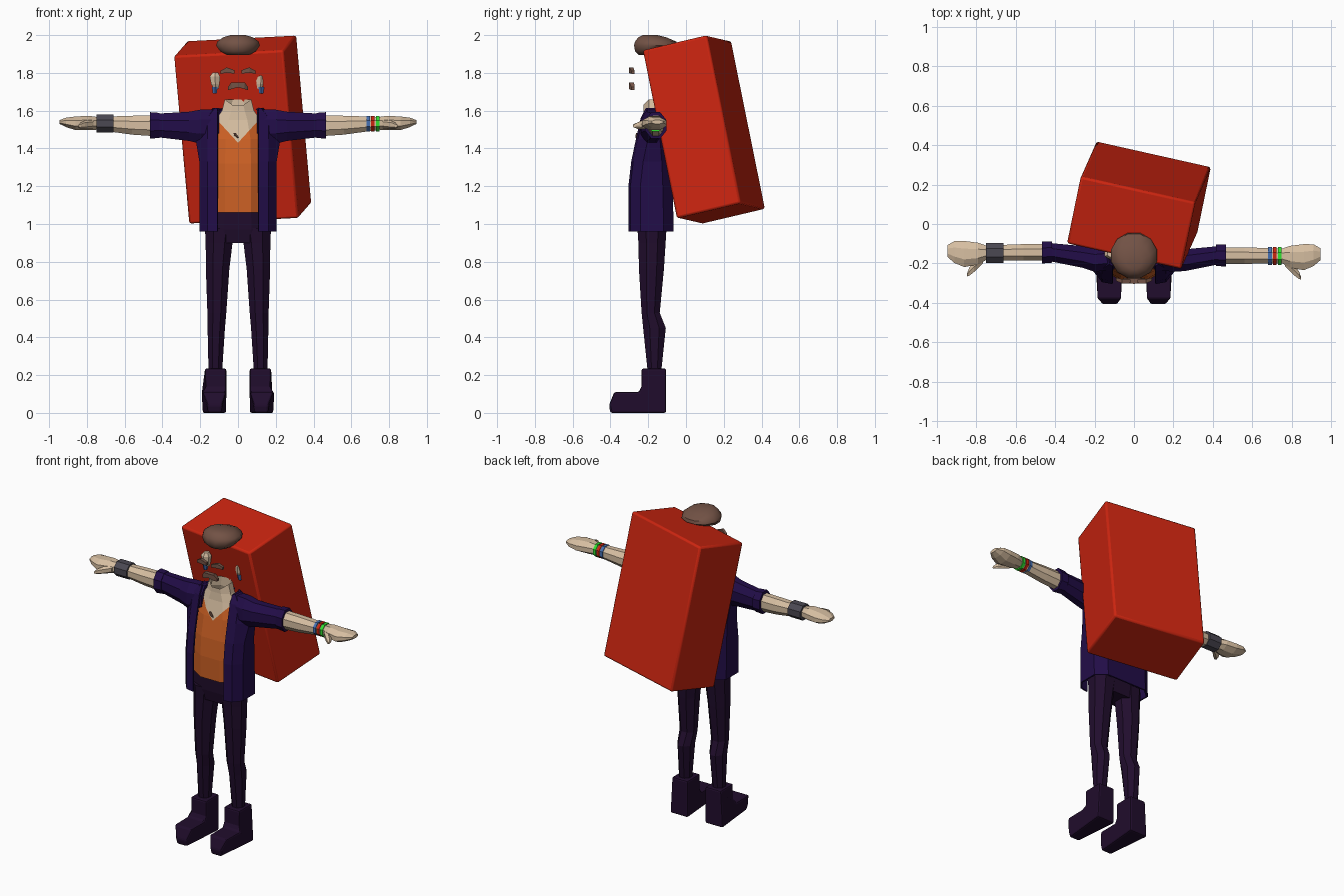
import bpy, bmesh, math
from mathutils import Vector

if "Cube" in bpy.data.objects:
    bpy.data.objects.remove(bpy.data.objects["Cube"])


def material(name, r, g, b):
    m = bpy.data.materials.new(name)
    m.use_nodes = True
    m.diffuse_color = (r, g, b, 1)
    m.node_tree.nodes["Principled BSDF"].inputs["Base Color"].default_value = (r, g, b, 1)
    return m


RED = material("case red", .6, .018, .005)
NAVY = material("jacket navy", .016, .004, .065)
PLUM = material("trouser plum", .015, .004, .026)
SKIN = material("skin", .68, .52, .36)
ORANGE = material("shirt orange", .62, .12, .018)
BROWN = material("hair brown", .17, .085, .06)
GREY = material("wrist grey", .07, .065, .085)
GREEN = material("band green", .03, .75, .03)
BLUE = material("band blue", .06, .16, .45)


def finish(name, bm, mats, smooth=None, bevel=0):
    bmesh.ops.recalc_face_normals(bm, faces=bm.faces)
    mesh = bpy.data.meshes.new(name)
    bm.to_mesh(mesh)
    bm.free()
    for m in mats:
        mesh.materials.append(m)
    ob = bpy.data.objects.new(name, mesh)
    bpy.context.collection.objects.link(ob)
    if bevel:
        mod = ob.modifiers.new("bevel", "BEVEL")
        mod.width, mod.segments = bevel, 2
    if smooth:
        bpy.ops.object.select_all(action="DESELECT")
        ob.select_set(True)
        bpy.context.view_layer.objects.active = ob
        bpy.ops.object.shade_smooth_by_angle(angle=math.radians(smooth))
    return ob


def bridge(rings, closed=True, caps=(True, True)):
    """Skin a list of point rings."""
    bm = bmesh.new()
    rows = [[bm.verts.new(p) for p in ring] for ring in rings]
    n = len(rows[0])
    for a, b in zip(rows, rows[1:]):
        for i in range(n if closed else n - 1):
            j = (i + 1) % n
            bm.faces.new((a[i], a[j], b[j], b[i]))
    for row, cap in ((rows[0], caps[0]), (rows[-1], caps[1])):
        if cap:
            bm.faces.new(row)
    return bm


def oval(n, ru, rv):
    """Polygon whose flat sides touch the given radii."""
    k = 1 / math.cos(math.pi / n)
    turns = [math.tau * (i + .5) / n for i in range(n)]
    return [(ru * k * math.cos(t), rv * k * math.sin(t)) for t in turns]


def upright(sections, n=8, side=1, caps=(True, True)):
    """Sections are z, x, y, x radius, y radius."""
    return bridge([[(side * (x + u), y + v, z) for u, v in oval(n, rx, ry)]
                   for z, x, y, rx, ry in sections], caps=caps)


def sideways(sections, side, n=8):
    """Sections are x, y, z, y radius, z radius."""
    return bridge([[(side * x, y + u, z + v) for u, v in oval(n, ry, rz)]
                   for x, y, z, ry, rz in sections])


# Big tilted case on the back
corner = Vector((-.34, -.10, 1.89))
across, deep, down = Vector((.58, -.13, .03)), Vector((.07, .34, .08)), Vector((.08, .18, -.89))
face = [corner, corner + across, corner + across + deep, corner + deep]
finish("back_case", bridge([face, [p + down for p in face]]), [RED], 40, .012)

# Shirt, bare chest and open neck, with the neckline cut as a V
bm = upright([(1.06, 0, -.185, .165, .1), (1.2, 0, -.185, .165, .102), (1.32, 0, -.18, .165, .098),
              (1.45, 0, -.175, .16, .08), (1.55, 0, -.17, .12, .06),
              (1.6, 0, -.175, .085, .05), (1.66, 0, -.175, .07, .05)], caps=(True, False))
for v in bm.verts:
    if v.co.z > 1.65 and v.co.y < -.2:
        v.co.z -= .03
neck_tip, slope = 1.43, 1.09
for s in (-1, 1):
    bmesh.ops.bisect_plane(bm, geom=bm.verts[:] + bm.edges[:] + bm.faces[:],
                           plane_co=(0, 0, neck_tip), plane_no=(s * slope, 0, -1))
for f in bm.faces:
    c = f.calc_center_median()
    f.material_index = int(c.z > neck_tip + slope * abs(c.x))
finish("shirt_and_chest", bm, [ORANGE, SKIN])

# Open jacket body: z, half width, front, back
rows = []
for z, w, front, back in [(.96, .2, -.3, -.07), (1.2, .2, -.3, -.075), (1.33, .2, -.285, -.08),
                          (1.45, .22, -.26, -.09), (1.56, .18, -.235, -.1), (1.61, .13, -.21, -.12)]:
    half = [(.108, front), (min(.16, w - .01), front + .01), (w, front + .06),
            (w, back - .05), (w * .7, back)]
    rows.append([(x, y, z) for x, y in half] + [(-x, y, z) for x, y in reversed(half)])
jacket = finish("jacket_body", bridge(rows, closed=False, caps=(False, False)), [NAVY])
shell = jacket.modifiers.new("cloth", "SOLIDIFY")
shell.thickness, shell.offset = .01, 0

# Hips
finish("trouser_hips", upright([(.9, 0, -.18, .165, .065), (.97, 0, -.182, .175, .077),
                                (1.08, 0, -.182, .165, .082)]), [PLUM])

for side, label, dy in ((1, "left", -.008), (-1, "right", .008)):
    # Trouser leg
    finish(label + "_leg", upright([
        (.98, .095, -.18, .08, .077), (.9, .1, -.18, .071, .072), (.76, .108, -.183, .062, .066),
        (.53, .112, -.187, .05, .048), (.45, .115, -.167, .046, .06),
        (.22, .12, -.167, .036, .036)], side=side), [PLUM])

    # Boot, from a side profile
    profile = [(-.105, 0), (-.4, 0), (-.408, .04), (-.38, .11), (-.25, .11),
               (-.235, .14), (-.235, .235), (-.105, .235)]
    slices = []
    for inner in (True, False):
        ring = []
        for y, z in profile:
            x = .062 if inner else (.175 if z > .12 else .188)
            if y < -.39:
                x += .025 if inner else -.03
            ring.append((side * x, y, z))
        slices.append(ring)
    finish(label + "_boot", bridge(slices), [PLUM], bevel=.01)

    # Sleeve and turned cuff
    finish(label + "_sleeve", sideways([
        (.1, -.17, 1.52, .06, .085), (.2, -.18, 1.515, .062, .09), (.26, -.175 + dy, 1.517, .055, .077),
        (.43, -.15 + dy, 1.522, .046, .062)], side), [NAVY])
    finish(label + "_cuff", sideways([
        (.415, -.15 + dy, 1.522, .054, .066), (.465, -.152 + dy, 1.522, .056, .07)], side), [NAVY])

    # Forearm, hand and thumb
    finish(label + "_forearm_and_hand", sideways([
        (.44, -.152 + dy, 1.52, .042, .055), (.56, -.152 + dy, 1.523, .042, .05),
        (.75, -.154 + dy, 1.533, .037, .034), (.79, -.158 + dy, 1.535, .055, .038),
        (.86, -.16 + dy, 1.533, .066, .036), (.91, -.15 + dy, 1.538, .055, .025),
        (.945, -.145 + dy, 1.54, .03, .01)], side), [SKIN])
    finish(label + "_thumb", sideways([
        (.765, -.19 + dy, 1.53, .016, .02), (.81, -.225 + dy, 1.525, .026, .02),
        (.835, -.25 + dy, 1.52, .02, .014), (.845, -.265 + dy, 1.518, .008, .007)], side, 6), [SKIN])

    # Ear with a bead hanging below
    finish(label + "_ear", upright([
        (1.715, .115, -.15, .012, .015), (1.74, .12, -.15, .022, .022),
        (1.78, .122, -.15, .028, .025), (1.802, .12, -.15, .014, .016)], 6, side), [SKIN])
    finish(label + "_earring", upright([
        (1.69, .123, -.155, .01, .01), (1.725, .123, -.155, .015, .018)], 6, side), [BLUE])

    # Eyebrow and half of the moustache, each tapering outward
    for part, sections in (
            ("eyebrow", [(.018, -.29, 1.805, .01, .009), (.06, -.29, 1.815, .011, .014),
                         (.092, -.28, 1.803, .008, .008)]),
            ("moustache", [(0, -.29, 1.737, .013, .013), (.035, -.288, 1.732, .013, .018),
                           (.053, -.28, 1.717, .008, .008)])):
        finish(label + "_" + part, sideways(sections, side, 4), [BROWN])


# Wrist wear
def wristband(name, side, x0, x1, y, radius, mat):
    finish(name, sideways([(x, y, 1.532, radius + .004, radius) for x in (x0, x1)], side), [mat])


wristband("wrist_guard", -1, .66, .75, -.146, .047, GREY)
for name, x, mat in (("blue_band", .68, BLUE), ("red_band", .705, RED), ("green_band", .73, GREEN)):
    wristband(name, 1, x, x + .018, -.162, .041, mat)

# Pendant on the chest
finish("pendant", upright([(1.455, .002, -.262, .004, .004), (1.47, -.012, -.26, .009, .006),
                           (1.482, -.018, -.258, .006, .005)], 6), [BROWN])

# Swept cap of hair
finish("hair", upright([
    (1.895, 0, -.205, .06, .045), (1.915, 0, -.185, .095, .085), (1.945, 0, -.16, .116, .115),
    (1.965, 0, -.16, .11, .11), (1.988, 0, -.178, .08, .075), (2.0, 0, -.19, .04, .04)], 12),
    [BROWN], 50)
